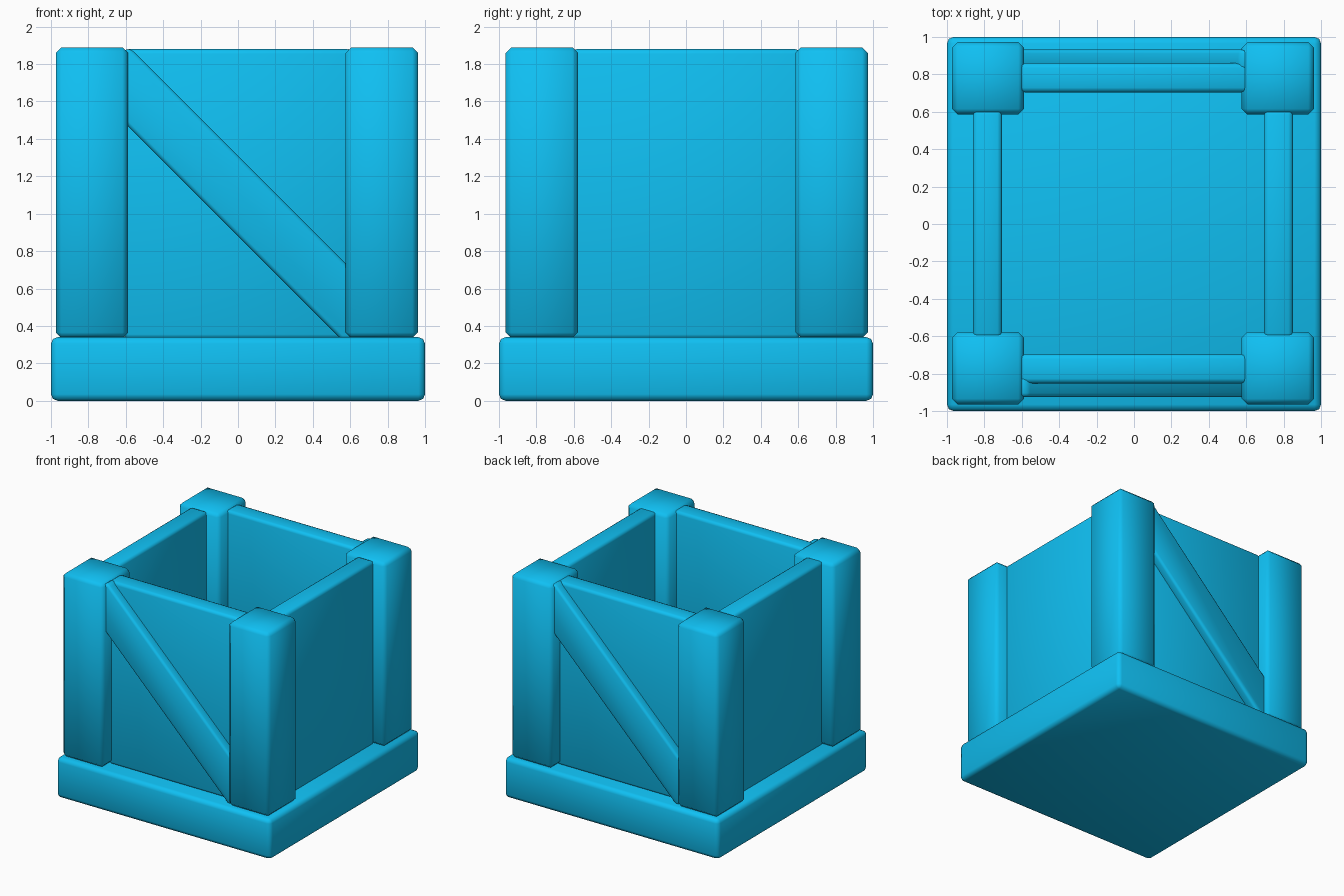
import bpy, bmesh
from math import pi

if "Cube" in bpy.data.objects:
    bpy.data.objects.remove(bpy.data.objects["Cube"])

blue = bpy.data.materials.new("crate_blue")
blue.diffuse_color = (0.005, 0.53, 0.9, 1)
blue.use_nodes = True
blue.node_tree.nodes["Principled BSDF"].inputs["Base Color"].default_value = blue.diffuse_color


def finish(obj, width, segments):
    obj.data.materials.append(blue)
    for p in obj.data.polygons:
        p.use_smooth = True
    mod = obj.modifiers.new("bevel", 'BEVEL')
    mod.width, mod.segments = width, segments
    mod.limit_method = 'ANGLE'
    return obj


def prism(name, outline, y0, y1, width, segments=1):
    """Extrude an x-z outline from y0 to y1 and bevel it."""
    bm = bmesh.new()
    face = bm.faces.new([bm.verts.new((x, y0, z)) for x, z in outline])
    ext = bmesh.ops.extrude_face_region(bm, geom=[face])["geom"]
    bmesh.ops.translate(bm, vec=(0, y1 - y0, 0),
                        verts=[v for v in ext if isinstance(v, bmesh.types.BMVert)])
    bmesh.ops.recalc_face_normals(bm, faces=bm.faces)
    mesh = bpy.data.meshes.new(name)
    bm.to_mesh(mesh)
    bm.free()
    obj = bpy.data.objects.new(name, mesh)
    bpy.context.collection.objects.link(obj)
    return finish(obj, width, segments)


def box(name, x0, x1, y0, y1, z0, z1, width, segments=1):
    return prism(name, [(x0, z0), (x1, z0), (x1, z1), (x0, z1)], y0, y1, width, segments)


# Base slab
box("base", -1, 1, -1, 1, 0, 0.34, 0.035, 2)

# Offset of the upper crate from the base centre
dx, dy = -0.006, 0.004

# Corner posts
for sx, side in ((-1, "left"), (1, "right")):
    for sy, end in ((-1, "front"), (1, "back")):
        cx, cy, h = sx * 0.775 + dx, sy * 0.775 + dy, 0.193
        box(f"{end}_{side}_post", cx - h, cx + h, cy - h, cy + h, 0.335, 1.89, 0.03)

# Side walls
for s, side in ((-1, "left"), (1, "right")):
    c = s * 0.778 + dx
    box(f"{side}_wall", c - 0.078, c + 0.078, -0.61, 0.61, 0.33, 1.88, 0.025, 2)

# Front and back walls, each with a diagonal brace
brace = [(-0.61, 1.88), (-0.57, 1.88), (0.61, 0.70), (0.61, 0.33),
         (0.55, 0.33), (-0.61, 1.49)]
for angle, end in ((0, "front"), (pi, "back")):
    wall = box(f"{end}_wall", -0.61, 0.61, -0.856, -0.70, 0.33, 1.88, 0.025, 2)
    plank = prism(f"{end}_brace", brace, -0.928, -0.82, 0.025, 2)
    for obj in (wall, plank):
        obj.rotation_euler.z = angle
        obj.location = (0, dy, 0)
